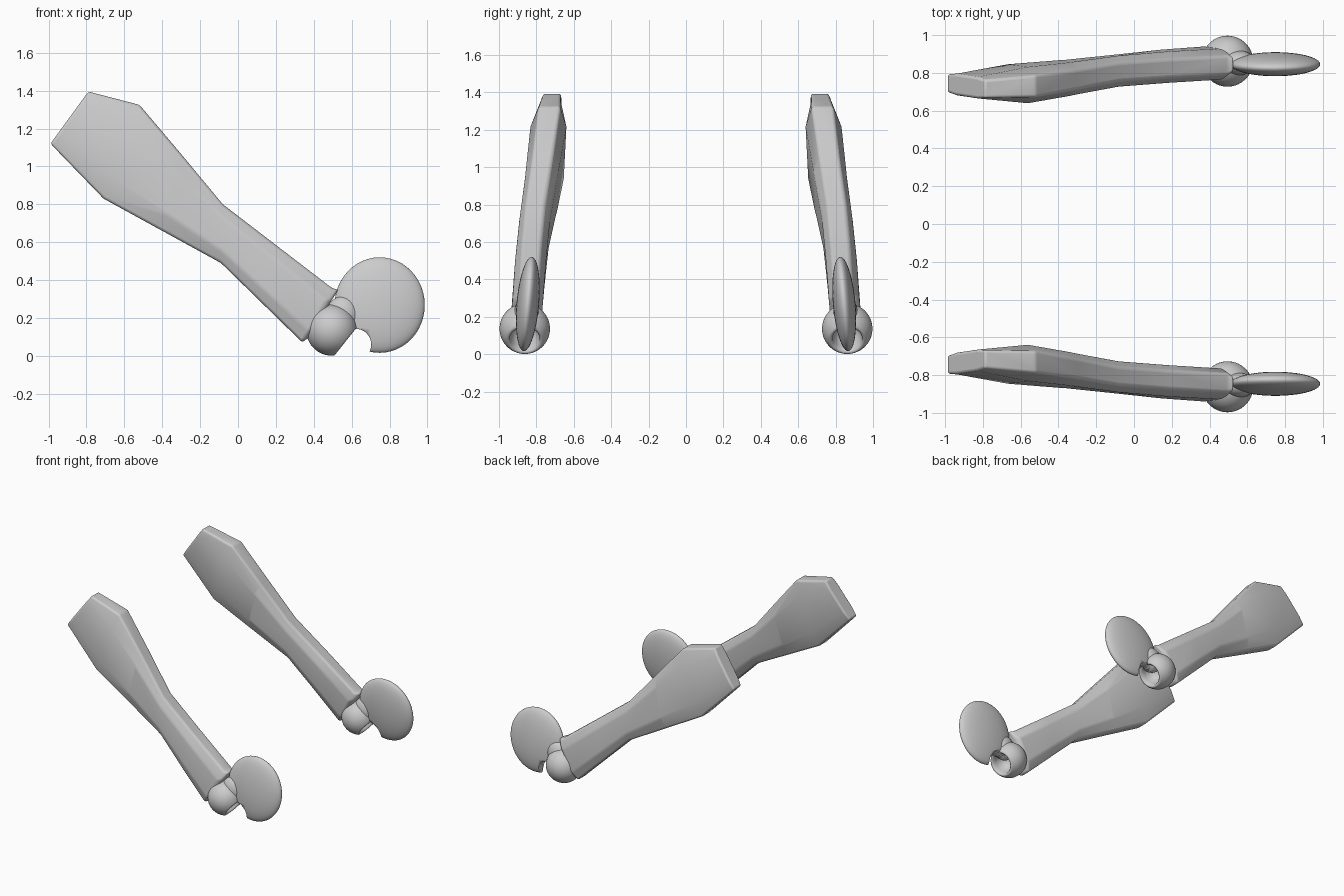
import bpy, bmesh, math
from mathutils import Vector, Matrix

if "Cube" in bpy.data.objects:
    bpy.data.objects.remove(bpy.data.objects["Cube"])


def finish(name, bm, angle=35, cutter=None, bevel=0):
    bmesh.ops.remove_doubles(bm, verts=bm.verts, dist=1e-5)
    bmesh.ops.recalc_face_normals(bm, faces=bm.faces)
    me = bpy.data.meshes.new(name)
    bm.to_mesh(me)
    bm.free()
    ob = bpy.data.objects.new(name, me)
    bpy.context.collection.objects.link(ob)
    bpy.ops.object.select_all(action='DESELECT')
    ob.select_set(True)
    bpy.context.view_layer.objects.active = ob
    bpy.ops.object.shade_smooth_by_angle(angle=math.radians(angle))
    if bevel:
        m = ob.modifiers.new("soft_edges", 'BEVEL')
        m.width, m.segments = bevel, 3
        m.limit_method, m.angle_limit = 'ANGLE', math.radians(25)
    if cutter:
        m = ob.modifiers.new("notch", 'BOOLEAN')
        m.object, m.solver = cutter, 'EXACT'
    # second limb on the other side of y = 0
    m = ob.modifiers.new("mirror", 'MIRROR')
    m.use_axis = (False, True, False)
    m.use_mirror_merge = False
    return ob


def ellipsoid(center, radii, tilt=0):
    bm = bmesh.new()
    bmesh.ops.create_uvsphere(bm, u_segments=48, v_segments=24, radius=1)
    mat = (Matrix.Translation(center) @ Matrix.Rotation(tilt, 4, 'X')
           @ Matrix.Diagonal((*radii, 1)))
    bmesh.ops.transform(bm, matrix=mat, verts=bm.verts)
    return bm


# Arm: chamfered sections; lower (x, z), upper (x, z), y low, y high, half thickness, edge share
stations = [
    ((-0.99, 1.12), (-0.79, 1.395), 0.745, 0.715, 0.056, 0.85),
    ((-0.71, 0.83), (-0.52, 1.325), 0.755, 0.73, 0.096, 0.58),
    ((-0.40, 0.66), (-0.30, 1.065), 0.785, 0.765, 0.088, 0.58),
    ((-0.09, 0.49), (-0.08, 0.80), 0.82, 0.805, 0.082, 0.58),
    ((0.12, 0.285), (0.20, 0.585), 0.845, 0.825, 0.083, 0.58),
    ((0.34, 0.07), (0.50, 0.355), 0.865, 0.84, 0.082, 0.58),
    ((0.375, 0.10), (0.53, 0.35), 0.865, 0.845, 0.06, 0.6),
]
bm = bmesh.new()
rings = []
for lo, hi, y0, y1, h, e in stations:
    a, b = Vector((lo[0], y0, lo[1])), Vector((hi[0], y1, hi[1]))
    pts = [(0, -e), (0.22, -1), (0.78, -1), (1, -e), (1, e), (0.78, 1), (0.22, 1), (0, e)]
    rings.append([bm.verts.new(a.lerp(b, t) + Vector((0, s * h, 0))) for t, s in pts])
for r, q in zip(rings, rings[1:]):
    for i in range(8):
        j = (i + 1) % 8
        bm.faces.new((r[i], r[j], q[j], q[i]))
bm.faces.new(rings[0])
bm.faces.new(rings[-1])
finish("arm", bm, 40, bevel=0.018)

# Ball socket: lathed hollow ball opening forward and down
R = 0.135
arc = [math.radians(-90 + i * 129 / 20) for i in range(21)]
profile = [(R * math.cos(t), R * math.sin(t)) for t in arc]
profile += [(0.098, 0.094), (0.088, 0.095), (0.08, 0.088), (0.077, 0.06),
            (0.068, 0.02), (0.045, -0.015), (0, -0.03)]
bm = bmesh.new()
vs = [bm.verts.new((r, 0, h)) for r, h in profile]
es = [bm.edges.new(p) for p in zip(vs, vs[1:])]
bmesh.ops.spin(bm, geom=vs + es, cent=(0, 0, 0), axis=(0, 0, 1),
               angle=math.tau, steps=48)
turn = Vector((0, 0, 1)).rotation_difference(Vector((0.78, 0, -0.62))).to_matrix().to_4x4()
bmesh.ops.transform(bm, matrix=Matrix.Translation((0.495, 0.862, 0.136)) @ turn, verts=bm.verts)
finish("ball_socket", bm, 50)

# Cutter for the arch between ball and disc
bm = bmesh.new()
bmesh.ops.create_cone(bm, cap_ends=True, segments=40, radius1=0.083, radius2=0.083, depth=0.5,
                      matrix=Matrix.Translation((0.62, 0.85, 0.06)) @ Matrix.Rotation(math.pi / 2, 4, 'X'))
notch = finish("notch_cutter", bm)
notch.hide_render = True
notch.hide_viewport = True

# Lens-shaped disc and the short neck joining it to the ball
finish("disc", ellipsoid((0.748, 0.846, 0.268), (0.238, 0.06, 0.253), math.radians(5)), 40, notch)
finish("neck", ellipsoid((0.555, 0.853, 0.215), (0.09, 0.065, 0.1)), 40, notch)
